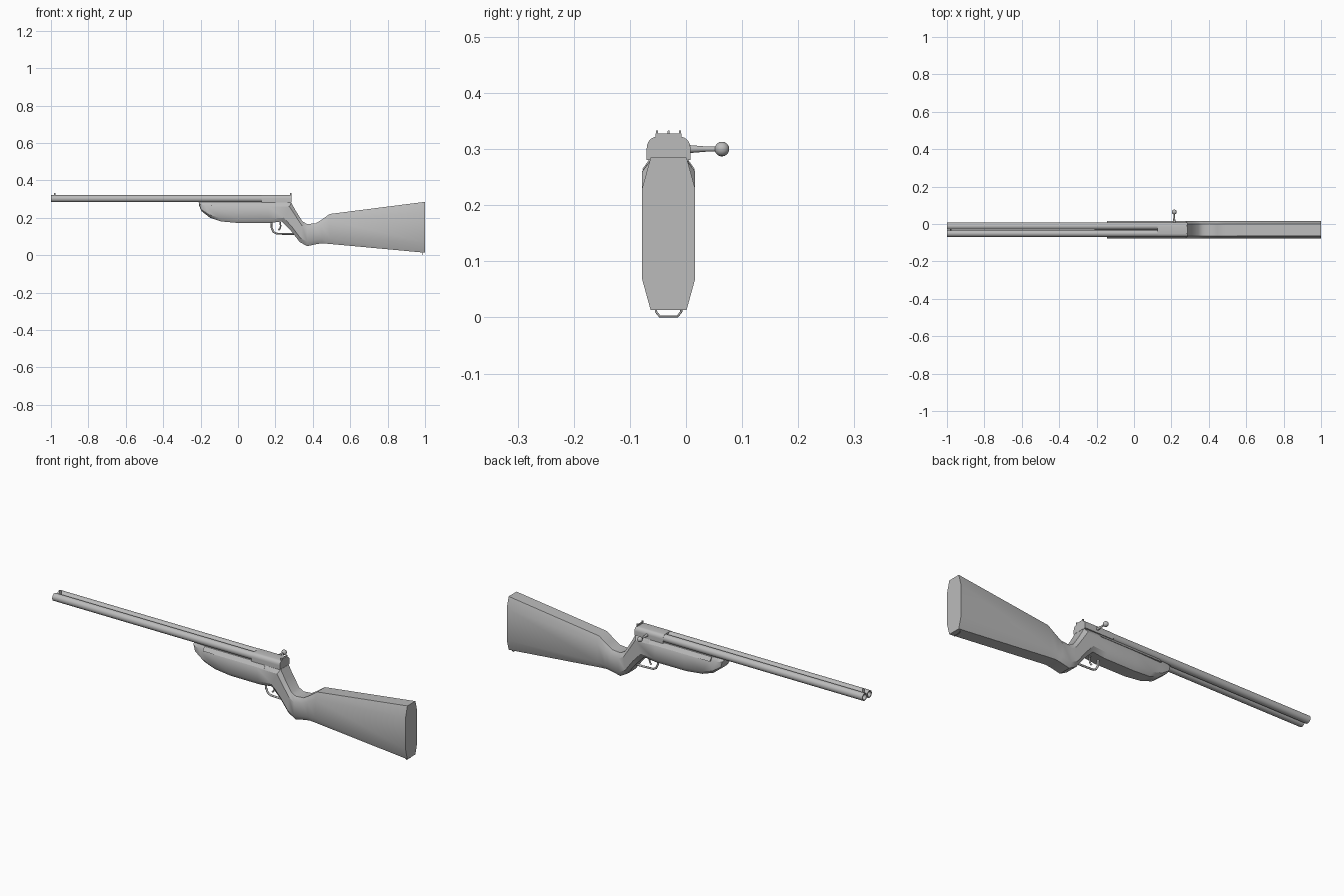
import bpy, bmesh, math
from mathutils import Vector

cube = bpy.data.objects.get("Cube")
if cube:
    bpy.data.objects.remove(cube, do_unlink=True)

MID = -0.031  # centre plane of the rifle body

grey = bpy.data.materials.new("plain_grey")
grey.use_nodes = True
grey.diffuse_color = (0.5, 0.5, 0.5, 1)
grey.node_tree.nodes["Principled BSDF"].inputs["Base Color"].default_value = (0.5, 0.5, 0.5, 1)


def finish(obj, angle=35):
    obj.data.materials.append(grey)
    bpy.ops.object.select_all(action='DESELECT')
    obj.select_set(True)
    bpy.context.view_layer.objects.active = obj
    bpy.ops.object.shade_smooth_by_angle(angle=math.radians(angle))
    return obj


def loft(name, rings, angle=35):
    """Skin a list of closed rings and cap both ends."""
    bm = bmesh.new()
    rows = [[bm.verts.new(p) for p in ring] for ring in rings]
    n = len(rows[0])
    for a, b in zip(rows, rows[1:]):
        for i in range(n):
            j = (i + 1) % n
            bm.faces.new((a[i], a[j], b[j], b[i]))
    bm.faces.new(rows[0])
    bm.faces.new(rows[-1])
    bmesh.ops.recalc_face_normals(bm, faces=bm.faces[:])
    mesh = bpy.data.meshes.new(name)
    bm.to_mesh(mesh)
    bm.free()
    obj = bpy.data.objects.new(name, mesh)
    bpy.context.collection.objects.link(obj)
    return finish(obj, angle)


def prism(name, outline, x0, x1):
    """Extrude a (y offset, z) outline along x."""
    return loft(name, [[(x, MID + y, z) for y, z in outline] for x in (x0, x1)])


def lathe(name, profile, origin, axis, sides=16):
    """Turn (distance, radius) pairs around an axis through origin."""
    turn = Vector(axis).to_track_quat('Z', 'Y')
    rings = []
    for d, r in profile:
        ring = []
        for i in range(sides):
            a = math.tau * i / sides
            ring.append(Vector(origin) + turn @ Vector((r * math.cos(a), r * math.sin(a), d)))
        rings.append(ring)
    return loft(name, rings)


def wire(name, points, radius):
    """Bent round wire through the points."""
    curve = bpy.data.curves.new(name, 'CURVE')
    curve.dimensions = '3D'
    curve.bevel_depth = radius
    curve.bevel_resolution = 2
    curve.use_fill_caps = True
    spline = curve.splines.new('POLY')
    spline.points.add(len(points) - 1)
    for p, co in zip(spline.points, points):
        p.co = (*co, 1)
    obj = bpy.data.objects.new(name, curve)
    bpy.context.collection.objects.link(obj)
    curve.materials.append(grey)
    return obj


# Stock: top x, top z, bottom x, bottom z, half width
sections = [
    (-.21, .283, -.207, .262, .028), (-.208, .283, -.195, .235, .033),
    (-.18, .283, -.15, .2, .037), (-.145, .283, -.09, .18, .040),
    (0, .283, 0, .172, .046), (.16, .283, .17, .172, .047),
    (.285, .28, .235, .18, .047), (.31, .235, .285, .128, .047),
    (.345, .18, .33, .07, .047), (.37, .166, .37, .048, .047),
    (.415, .17, .425, .06, .047), (.445, .188, .45, .063, .047),
    (.49, .22, .49, .06, .047), (1, .285, 1, .013, .047),
]
rings = []
for tx, tz, bx, bz, w in sections:
    top, low = Vector((tx, MID, tz)), Vector((bx, MID, bz))
    half = [(0, .68), (.2, 1), (.8, 1), (1, .68)]
    side = [(t, w * s) for t, s in half]
    loop = side + [(t, -y) for t, y in reversed(side)]
    rings.append([low.lerp(top, t) + Vector((0, y, 0)) for t, y in loop])
loft("stock", rings)

# Chamfered ledge along the top of the fore-end
prism("fore_end_ledge", [(-.047, .264), (.047, .264), (.033, .2835), (-.033, .2835)], -.145, .2)

# Side-by-side barrels with open bores
for label, off in (("left", .0195), ("right", -.0195)):
    lathe(label + "_barrel", [(1.2, .019), (0, .019), (0, .014), (.08, .014)],
          (-1, MID + off, .302), (1, 0, 0))

# Receiver with rounded shoulders
right_side = [(.039, .281), (.039, .302)]
for i in range(1, 6):
    a = math.pi / 2 * i / 5
    right_side.append((.021 + .018 * math.cos(a), .302 + .02 * math.sin(a)))
prism("receiver", right_side + [(-y, z) for y, z in reversed(right_side)], .125, .285)

# Bolt handle with a ball knob
ball = [(.078 + .013 * math.sin(a), .013 * math.cos(a))
        for a in [math.radians(d) for d in range(-70, 81, 15)]]
ball = [(d + .0085, max(r, .001)) for d, r in ball]
lathe("bolt_handle", [(0, .007), (.03, .007), (.06, .0045)] + ball + [(.0995 - .0005, .0005)],
      (.215, MID + .0085, .30), (0, 1, 0))

# Rear sight: low bar between two posts
prism("rear_sight_bar", [(-.023, .321), (.023, .321), (.023, .328), (-.023, .328)], .278, .285)
for label, y in (("left", .0205), ("right", -.0205)):
    prism(label + "_sight_post", [(y - .002, .318), (y + .002, .318),
                                  (y + .002, .333), (y - .002, .333)], .278, .285)

# Front sight blade and its bridge between the barrels
prism("front_sight", [(-.003, .305), (.003, .305), (.0015, .333), (-.0015, .333)], -.985, -.975)

# Trigger and guard
wire("trigger_guard", [(.178, MID, .178), (.18, MID, .145), (.19, MID, .124), (.207, MID, .115),
                       (.26, MID, .113), (.3, MID, .113)], .005)
wire("trigger", [(.225, MID, .178), (.228, MID, .155), (.224, MID, .142), (.216, MID, .134)], .004)

# Sling loop below the butt
loop = [(-.0225, .018), (-.0225, .01), (-.016, .002), (.016, .002), (.0225, .01), (.0225, .018)]
wire("sling_loop", [(.985, MID + y, z) for y, z in loop], .002)
